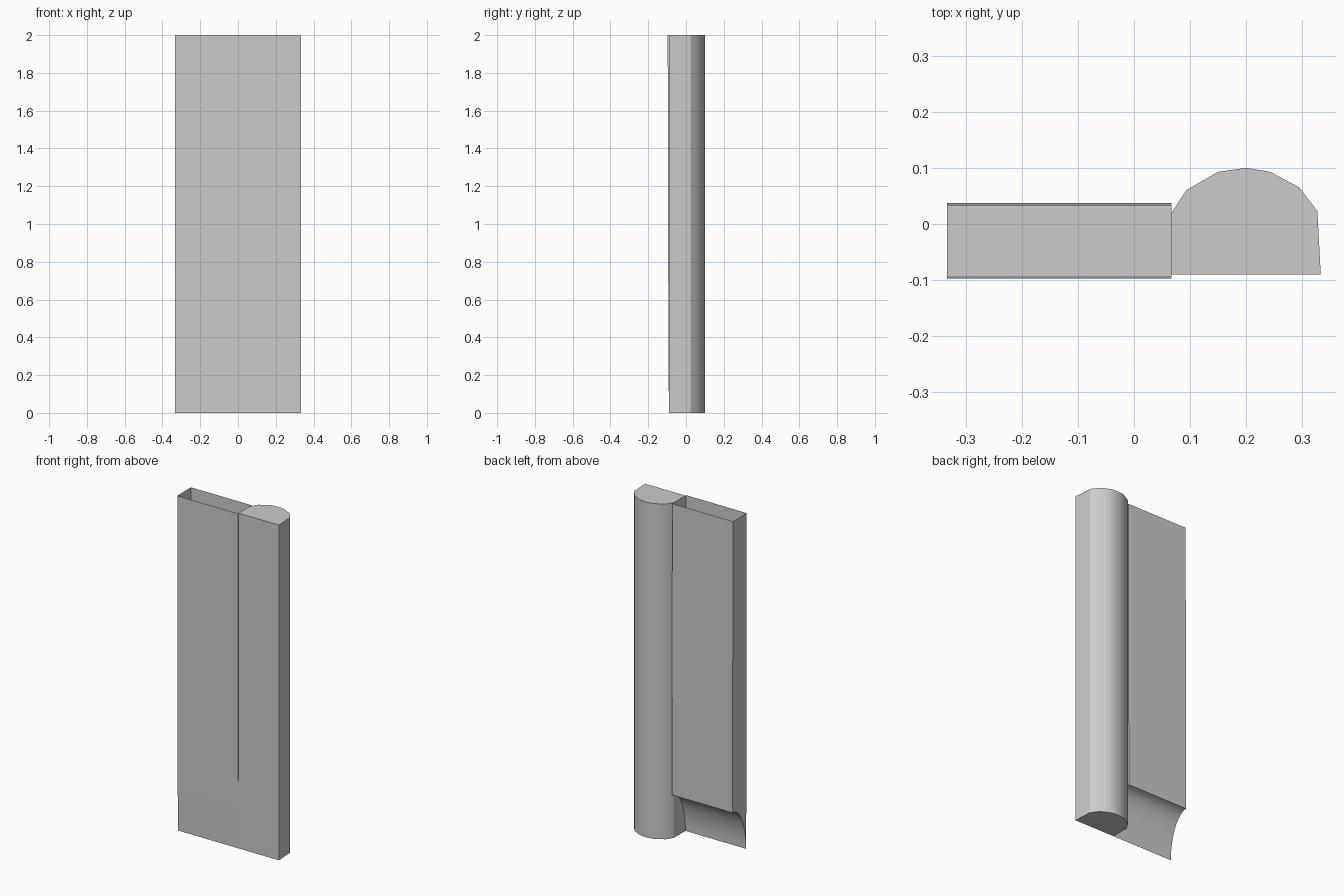
import bpy
import bmesh
import math
from mathutils import Vector

cube = bpy.data.objects.get("Cube")
if cube:
    bpy.data.objects.remove(cube, do_unlink=True)

LEFT, SEAM, RIGHT = -0.333, 0.067, 0.333
TOP, FLOOR = 2.0, 0.263
FRONT, BACK = -0.09, 0.037
LEAN = 0.004  # forward lean of the channel from floor to top

grey = bpy.data.materials.new("plain_grey")
grey.diffuse_color = (0.6, 0.6, 0.6, 1)
grey.use_nodes = True
grey.node_tree.nodes["Principled BSDF"].inputs["Base Color"].default_value = (0.6, 0.6, 0.6, 1)


def prism(name, outline, sweep):
    """Closed solid made by sweeping a flat outline along a vector."""
    bm = bmesh.new()
    base = bm.faces.new([bm.verts.new(p) for p in outline])
    swept = bmesh.ops.extrude_face_region(bm, geom=[base], use_keep_orig=True)
    moved = [g for g in swept["geom"] if isinstance(g, bmesh.types.BMVert)]
    bmesh.ops.translate(bm, verts=moved, vec=Vector(sweep))
    return finish(name, bm)


def finish(name, bm):
    bmesh.ops.recalc_face_normals(bm, faces=bm.faces)
    mesh = bpy.data.meshes.new(name)
    bm.to_mesh(mesh)
    bm.free()
    mesh.materials.append(grey)
    obj = bpy.data.objects.new(name, mesh)
    bpy.context.collection.objects.link(obj)
    bpy.ops.object.select_all(action="DESELECT")
    obj.select_set(True)
    bpy.context.view_layer.objects.active = obj
    bpy.ops.object.shade_smooth_by_angle(angle=math.radians(30))
    return obj


# Solid column with a flat front and a rounded back
column = [(SEAM, FRONT), (SEAM, 0.02), (0.093, 0.06), (0.15, 0.093), (0.2, 0.1),
          (0.243, 0.093), (0.295, 0.065), (0.327, 0.023), (RIGHT, FRONT)]
prism("rounded_column", [(x, y, 0) for x, y in column], (0, 0, TOP))

# Scooped foot: upright front, flat top, concave back
steps = 12
scoop = [(LEFT, BACK - (BACK - FRONT) * math.cos(a), FLOOR * math.sin(a))
         for a in (math.pi / 2 * i / steps for i in range(steps + 1))]
scoop.append((LEFT, FRONT - 0.003, FLOOR))
prism("scooped_foot", scoop, (SEAM - LEFT, 0, 0))

# Thin-walled channel, open at the top and leaning slightly forward
bm = bmesh.new()
corners = [(LEFT, FRONT - 0.003), (SEAM, FRONT - 0.003), (SEAM, BACK), (LEFT, BACK)]
low = [bm.verts.new((x, y, FLOOR)) for x, y in corners]
high = [bm.verts.new((x, y - LEAN, TOP)) for x, y in corners]
for i in range(4):
    j = (i + 1) % 4
    bm.faces.new((low[i], low[j], high[j], high[i]))
finish("open_channel", bm)
